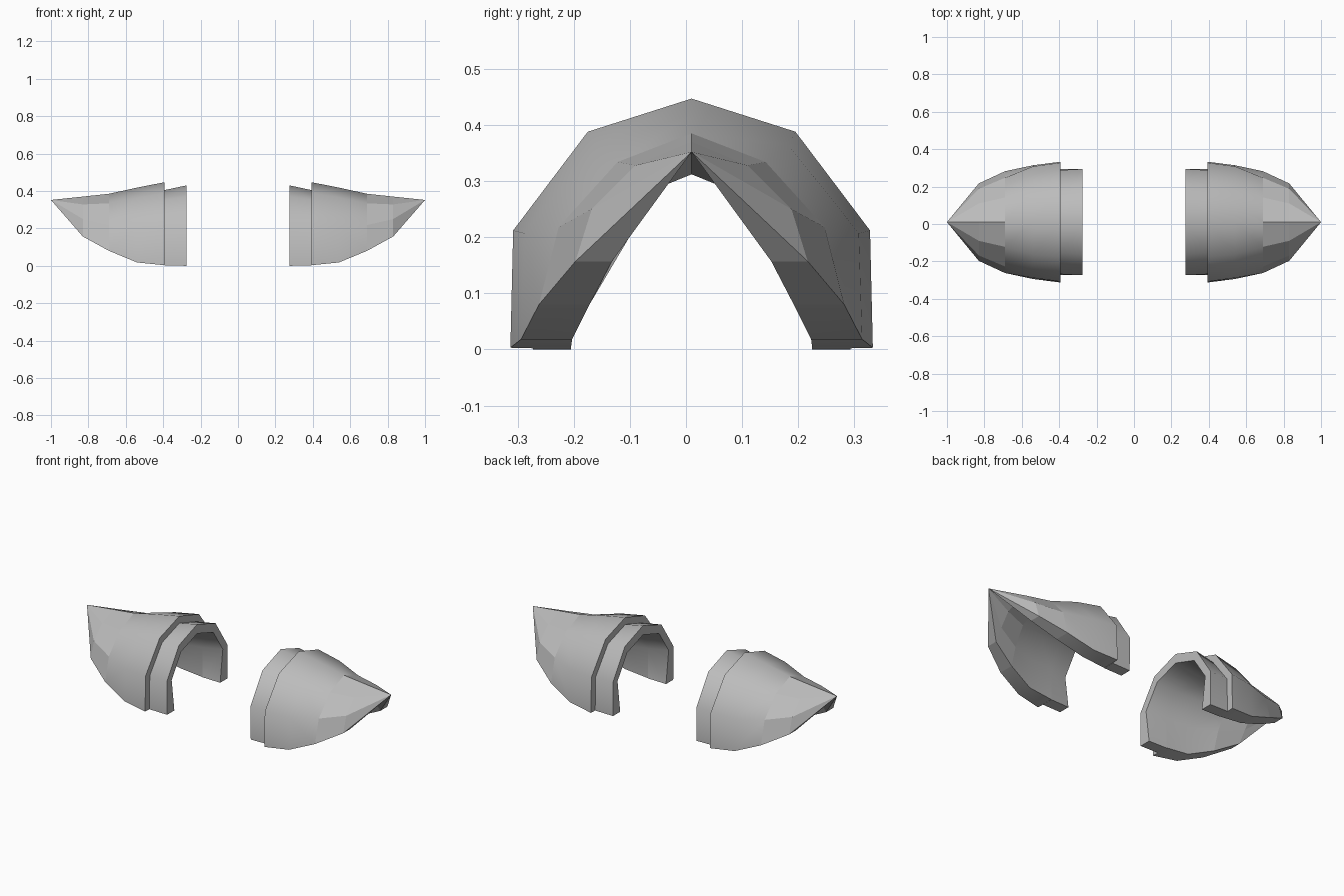
import bpy, bmesh, math

if "Cube" in bpy.data.objects:
    bpy.data.objects.remove(bpy.data.objects["Cube"])

CY = 0.01  # arch centre line in y

steel = bpy.data.materials.new("grey_steel")
steel.diffuse_color = (0.5, 0.5, 0.5, 1)
steel.use_nodes = True
steel.node_tree.nodes["Principled BSDF"].inputs["Base Color"].default_value = steel.diffuse_color

# Half arches as (half width, height): crown, shoulder, side, foot
# x, outer arch, inner arch
SECTIONS = [
    (0.83, [(0, .370), (.100, .328), (.178, .250), (.207, .157)],
           [(0, .312), (.042, .295), (.098, .222), (.142, .157)]),
    (0.69, [(0, .385), (.132, .334), (.237, .218), (.272, .080)],
           [(0, .330), (.090, .285), (.150, .180), (.182, .080)]),
    (0.54, [(0, .418), (.172, .365), (.298, .207), (.304, .018)],
           [(0, .345), (.125, .300), (.195, .170), (.213, .018)]),
    (0.392, [(0, .447), (.185, .388), (.318, .212), (.323, .003)],
            [(0, .360), (.140, .310), (.215, .180), (.215, .003)]),
    (0.392, [(0, .405), (.163, .352), (.278, .200), (.283, .002)],
            [(0, .360), (.140, .310), (.215, .180), (.215, .002)]),
    (0.275, [(0, .430), (.172, .370), (.284, .200), (.283, .000)],
            [(0, .375), (.150, .325), (.240, .190), (.215, .000)]),
]


def arch(bm, x, half):
    """Full arch of vertices from one foot over the crown to the other."""
    pts = [(-w, z) for w, z in reversed(half)] + half[1:]
    return [bm.verts.new((x, CY + w, z)) for w, z in pts]


def shoulder_guard(name, side):
    bm = bmesh.new()
    tip = bm.verts.new((1.0, CY, 0.352))
    outer = [arch(bm, x, o) for x, o, i in SECTIONS]
    inner = [arch(bm, x, i) for x, o, i in SECTIONS]
    n = len(outer[0])

    # pointed end: closed loop fanned to the tip
    loop = outer[0] + inner[0][::-1]
    for k in range(len(loop)):
        bm.faces.new((tip, loop[k], loop[(k + 1) % len(loop)]))

    # shell walls, the step of the rim and the feet
    for s in range(len(SECTIONS) - 1):
        a = outer[s] + inner[s][::-1]
        b = outer[s + 1] + inner[s + 1][::-1]
        for k in range(2 * n):
            j = (k + 1) % (2 * n)
            f = bm.faces.new((a[k], b[k], b[j], a[j]))
            f.smooth = s > 0

    # open collar end
    for k in range(n - 1):
        bm.faces.new((outer[-1][k], inner[-1][k],
                      inner[-1][k + 1], outer[-1][k + 1]))

    bmesh.ops.remove_doubles(bm, verts=bm.verts, dist=0.0005)
    for v in bm.verts:
        v.co.x *= side
    bmesh.ops.recalc_face_normals(bm, faces=bm.faces)

    # smooth body with sharp rim, flat facets toward the point
    for e in bm.edges:
        if len(e.link_faces) == 2:
            flat = any(not f.smooth for f in e.link_faces)
            e.smooth = not flat and e.calc_face_angle(0) < math.radians(50)
    me = bpy.data.meshes.new(name)
    bm.to_mesh(me)
    bm.free()
    me.materials.append(steel)
    ob = bpy.data.objects.new(name, me)
    bpy.context.collection.objects.link(ob)


shoulder_guard("right_shoulder_guard", 1)
shoulder_guard("left_shoulder_guard", -1)
